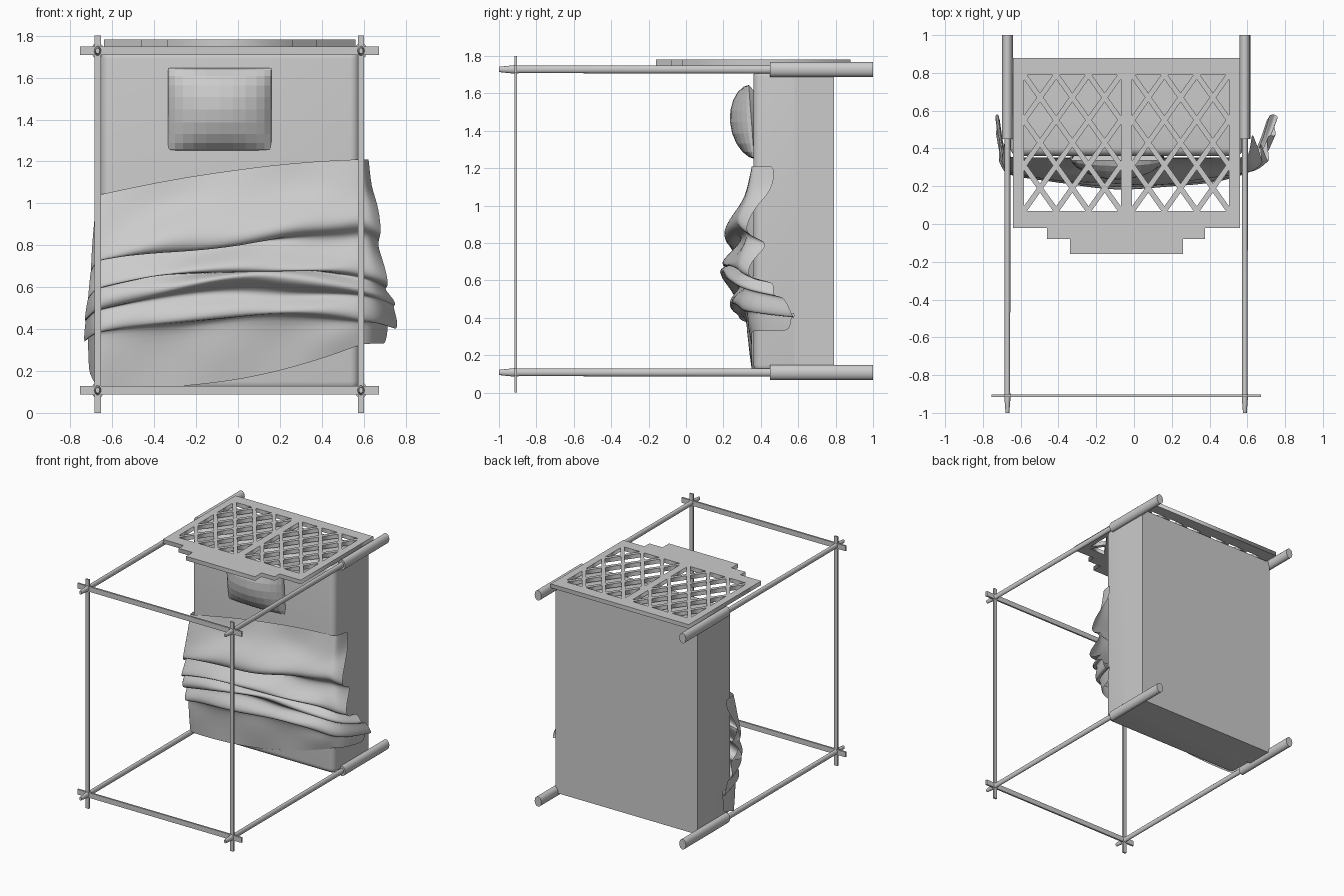
import bpy, bmesh, math
from mathutils import Matrix

if "Cube" in bpy.data.objects:
    bpy.data.objects.remove(bpy.data.objects["Cube"])


def add(name, bm, smooth=None):
    bmesh.ops.recalc_face_normals(bm, faces=bm.faces)
    me = bpy.data.meshes.new(name)
    bm.to_mesh(me)
    bm.free()
    ob = bpy.data.objects.new(name, me)
    bpy.context.collection.objects.link(ob)
    if smooth:
        bpy.ops.object.select_all(action='DESELECT')
        ob.select_set(True)
        bpy.context.view_layer.objects.active = ob
        bpy.ops.object.shade_smooth_by_angle(angle=math.radians(smooth))
    return ob


def box(name, x0, x1, y0, y1, z0, z1, bevel=0):
    bm = bmesh.new()
    m = Matrix.Translation(((x0 + x1) / 2, (y0 + y1) / 2, (z0 + z1) / 2)) \
        @ Matrix.Diagonal((x1 - x0, y1 - y0, z1 - z0, 1))
    bmesh.ops.create_cube(bm, size=1, matrix=m)
    if bevel:  # round everything except the back seam
        edges = [e for e in bm.edges if any(v.co.y < y1 - 1e-4 for v in e.verts)]
        bmesh.ops.bevel(bm, geom=edges, offset=bevel, segments=5, profile=0.5, affect='EDGES')
    return add(name, bm, 35 if bevel else None)


# bed base and mattress
box("bed_base", -0.655, 0.58, 0.58, 0.79, 0.10, 1.735)
box("mattress", -0.655, 0.58, 0.36, 0.58, 0.105, 1.735, 0.045)

# four turned posts: (y, radius) profile, oval section
POST = [(1, .04), (.45, .04), (.45, .022), (-.89, .020), (-.915, .023), (-1, .014)]
PX, PZ = (-0.67, 0.587), (0.108, 1.728)
N = 16
for i, px in enumerate(PX):
    for j, pz in enumerate(PZ):
        bm = bmesh.new()
        rings = [[bm.verts.new((px + .72 * r * math.cos(2 * math.pi * k / N), y,
                                pz + r * math.sin(2 * math.pi * k / N)))
                  for k in range(N)] for y, r in POST]
        for a, b in zip(rings, rings[1:]):
            for k in range(N):
                bm.faces.new((a[k], a[(k + 1) % N], b[(k + 1) % N], b[k]))
        bm.faces.new(rings[0])
        bm.faces.new(rings[-1])
        add(f"post_{i}{j}", bm, 35)

# canopy rails crossing at the post tips
for i, px in enumerate(PX):
    box(f"canopy_side_rail_{i}", px - .015, px + .015, -.917, -.903, 0, 1.80)
for j, pz in enumerate(PZ):
    box(f"canopy_cross_rail_{j}", -.755, .672, -.917, -.903, pz - .02, pz + .02)

# headboard: stepped outline with lattice holes, extruded
loops = [[(-.64, .88), (.56, .88), (.56, -.02), (.375, -.02), (.375, -.08), (.26, -.08),
          (.26, -.16), (-.34, -.16), (-.34, -.08), (-.46, -.08), (-.46, -.02), (-.64, -.02)]]
cw, ch, shrink = 0.171, 0.24, 0.80
for wx in (-0.583, -0.010):
    for a in range(7):
        for b in range(7):
            if (a + b) % 2 == 0:
                continue
            hole = []
            for da, db in ((-1, 0), (0, 1), (1, 0), (0, -1)):
                if 0 <= a + da <= 6 and 0 <= b + db <= 6:
                    hole.append((wx + (a + da * shrink) * cw / 2, .07 + (b + db * shrink) * ch / 2))
            loops.append(hole)
cu = bpy.data.curves.new("headboard", 'CURVE')
cu.dimensions = '2D'
cu.fill_mode = 'BOTH'
cu.extrude = 0.016
for lp in loops:
    sp = cu.splines.new('POLY')
    sp.points.add(len(lp) - 1)
    for p, (x, y) in zip(sp.points, lp):
        p.co = (x, y, 0, 1)
    sp.use_cyclic_u = True
hb = bpy.data.objects.new("headboard", cu)
hb.location.z = 1.765
bpy.context.collection.objects.link(hb)
bpy.ops.object.select_all(action='DESELECT')
hb.select_set(True)
bpy.context.view_layer.objects.active = hb
bpy.ops.object.convert(target='MESH')

# faceted pillow, leaning slightly forward at its top
bm = bmesh.new()
NU, NV = 12, 10
grid = []
for j in range(NV + 1):
    v = -math.cos(math.pi * j / NV)
    row = []
    for i in range(NU + 1):
        u = -math.cos(math.pi * i / NU)
        d = 0.115 * ((1 - u * u) * (1 - v * v)) ** 0.6
        row.append(bm.verts.new((-.0875 + .2475 * u, .35 - .015 * v - d, 1.4475 + .1975 * v)))
    grid.append(row)
for j in range(NV):
    for i in range(NU):
        bm.faces.new((grid[j][i], grid[j][i + 1], grid[j + 1][i + 1], grid[j + 1][i]))
rim = grid[0] + [r[-1] for r in grid[1:]] + grid[-1][-2::-1] + [r[0] for r in grid[-2:0:-1]]
back = [bm.verts.new((v.co.x * .9 - .009, .372, 1.4475 + (v.co.z - 1.4475) * .8)) for v in rim]
for k in range(len(rim)):
    n = (k + 1) % len(rim)
    bm.faces.new((rim[k], rim[n], back[n], back[k]))
bm.faces.new(back)
add("pillow", bm)

# rumpled blanket rows: z left, z middle, z right, y at middle, side flare, side drop
ROWS = [(1.04, 1.16, 1.21, .350, .03, .12), (.95, 1.03, 1.08, .335, .04, .10),
        (.84, .94, 1.00, .265, .07, .07), (.74, .85, .92, .200, .09, .05),
        (.71, .79, .885, .245, .08, .06), (.77, .82, .86, .325, .07, .10),
        (.70, .76, .77, .275, .10, .06), (.61, .70, .68, .200, .12, .06),
        (.59, .67, .64, .210, .12, .08), (.63, .69, .65, .310, .10, .12),
        (.53, .66, .60, .170, .15, .10), (.48, .61, .56, .220, .16, .12),
        (.52, .58, .56, .330, .14, .16), (.42, .51, .48, .240, .17, .20),
        (.36, .45, .44, .245, .16, .22), (.40, .47, .45, .330, .12, .22),
        (.30, .33, .40, .340, .12, .20), (.12, .16, .33, .352, .11, .20)]
bm = bmesh.new()
NS, ND = 22, 4
grid = []
for r, (zl, zm, zr, yr, flare, drop) in enumerate(ROWS):
    row = []
    for i in range(-ND, NS + ND + 1):
        s = min(max(2 * i / NS - 1, -1), 1)
        t = max(-i, i - NS, 0) / ND
        sg = 1 if s > 0 else -1
        z = zm + (zr - zl) / 2 * s + ((zr + zl) / 2 - zm) * s * s
        z += .010 * math.sin(4.5 * s + 1.3 * r) * (0 < r < 17) - .05 * t * (2 < r < 15)
        if sg < 0 and r == 17:
            z += .08 * t
        z = max(z, .115)
        y = .353 - (.353 - yr) * (1 - .5 * s * s)
        y -= .010 * (1 + math.sin(7 * s + 2.1 * r)) * (0 < r < 17)
        y += (max(drop, .04) + .36 - y if drop > .09 else drop) * t ** 1.4
        edge = .595 if sg > 0 else -.665
        x = edge * abs(s) if t == 0 else edge + sg * flare * (1 if sg > 0 else .42) * t ** .7
        row.append(bm.verts.new((x, y, z)))
    grid.append(row)
for a, b in zip(grid, grid[1:]):
    for k in range(len(a) - 1):
        bm.faces.new((a[k], a[k + 1], b[k + 1], b[k]))
for f in bm.faces:
    f.smooth = True
blanket = add("blanket", bm)
sub = blanket.modifiers.new("smooth", 'SUBSURF')
sub.levels = sub.render_levels = 2
